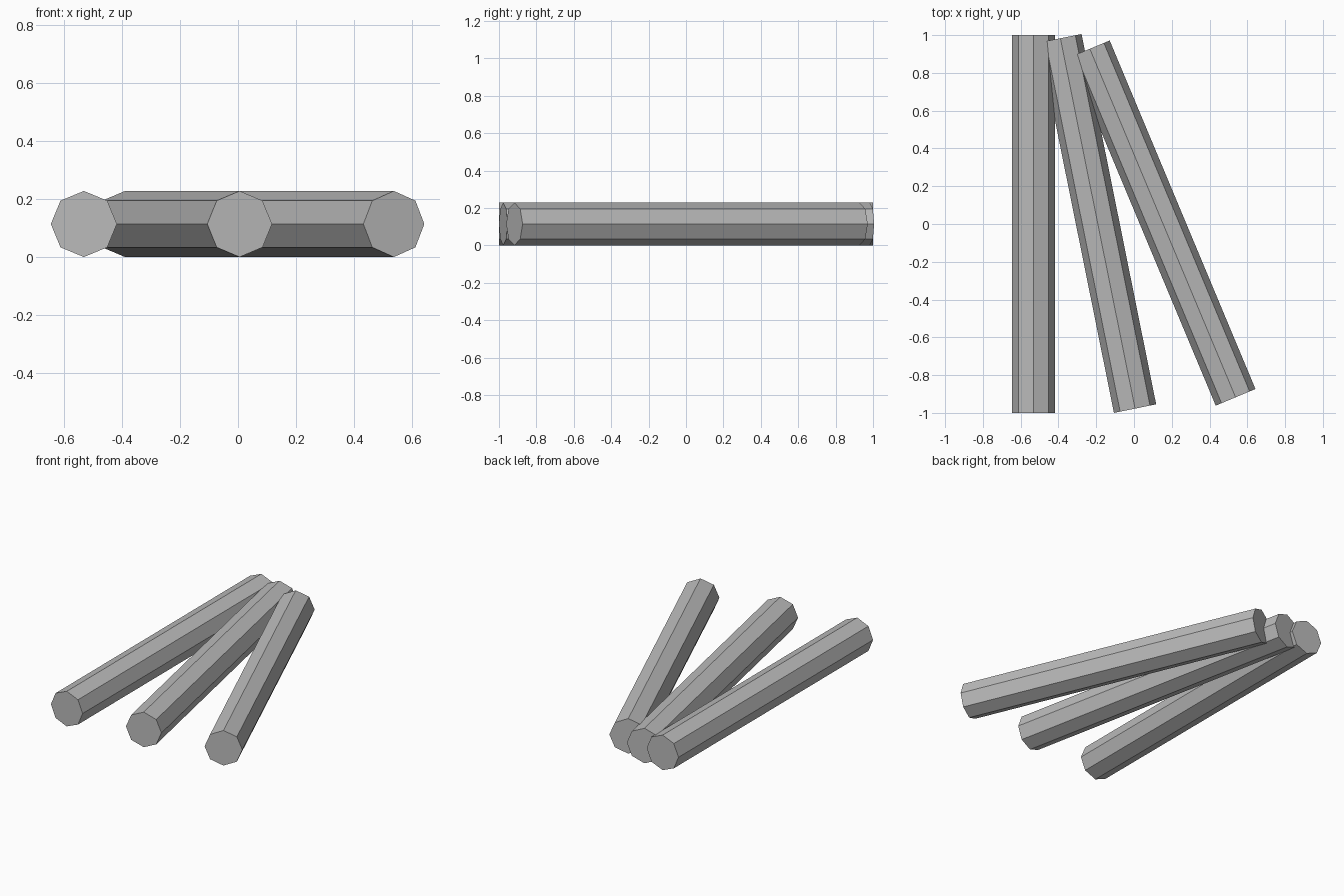
import bpy
from math import radians

if "Cube" in bpy.data.objects:
    bpy.data.objects.remove(bpy.data.objects["Cube"])

RADIUS = 0.114
LENGTH = 2.0

grey = bpy.data.materials.new("mid_grey")
grey.diffuse_color = (0.5, 0.5, 0.5, 1)
grey.use_nodes = True
grey.node_tree.nodes["Principled BSDF"].inputs["Base Color"].default_value = grey.diffuse_color


def pole(name, x, y, turn):
    """Eight-sided pole lying flat with a ridge on top, turned about z."""
    bpy.ops.mesh.primitive_cylinder_add(
        vertices=8, radius=RADIUS, depth=LENGTH,
        location=(x, y, RADIUS), rotation=(radians(90), 0, radians(turn)))
    ob = bpy.context.object
    ob.name = name
    ob.data.materials.append(grey)


# Three poles fanned out from the back left
pole("left_pole", -0.532, 0.0, 0)
pole("middle_pole", -0.192, 0.003, 11.4)
pole("right_pole", 0.152, 0.005, 22.7)
